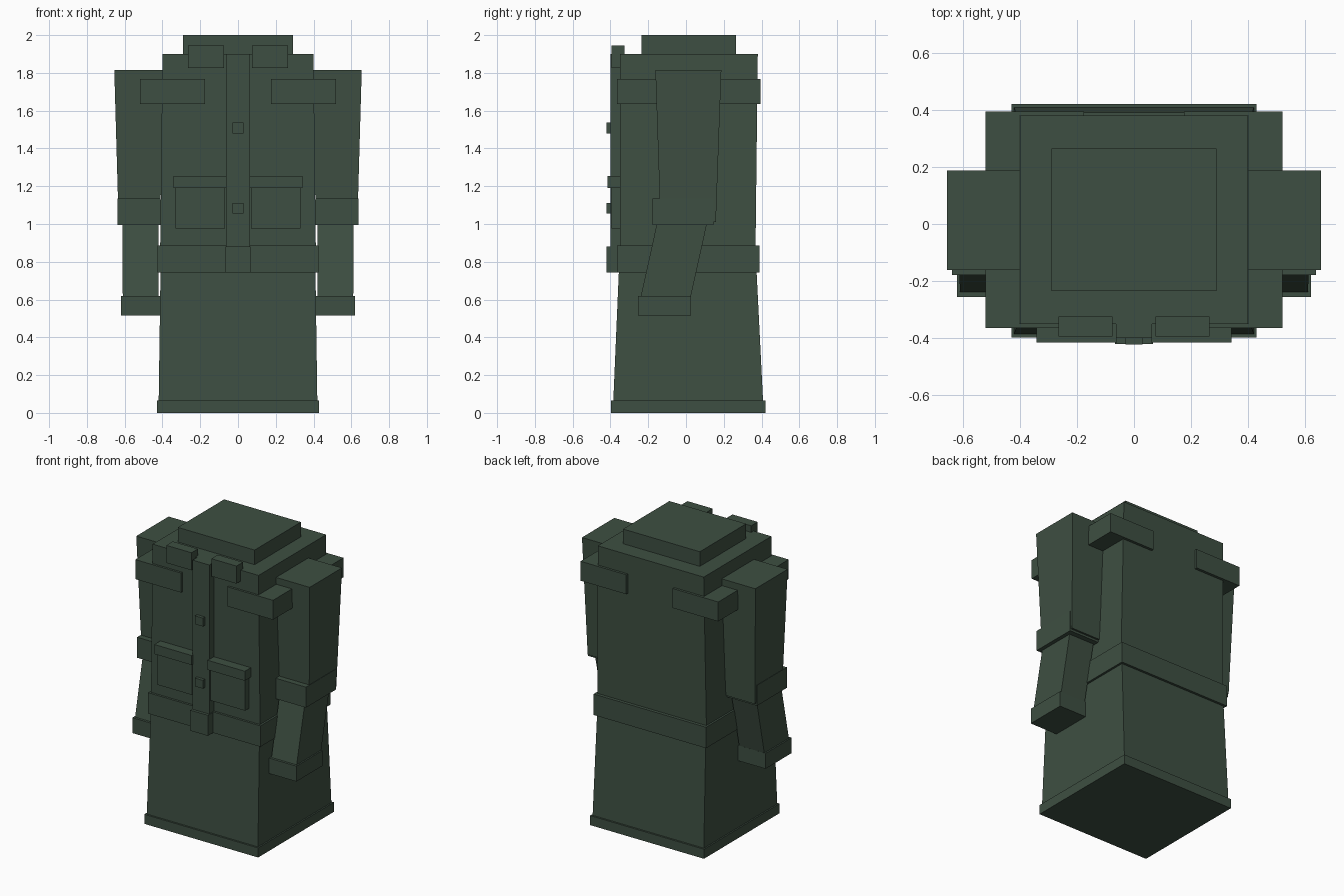
import bpy, bmesh

if "Cube" in bpy.data.objects:
    bpy.data.objects.remove(bpy.data.objects["Cube"])

cloth = bpy.data.materials.new("dark green cloth")
cloth.diffuse_color = (0.048, 0.078, 0.054, 1)
cloth.use_nodes = True
cloth.node_tree.nodes["Principled BSDF"].inputs["Base Color"].default_value = cloth.diffuse_color


def taper(name, z0, bottom, z1, top, side=1):
    """Box between two rectangles (x0, x1, y0, y1); side=-1 mirrors in x."""
    bm = bmesh.new()
    rings = []
    for z, (x0, x1, y0, y1) in ((z0, bottom), (z1, top)):
        rings.append([bm.verts.new((side * x, y, z))
                      for x, y in ((x0, y0), (x1, y0), (x1, y1), (x0, y1))])
    lo, hi = rings
    bm.faces.new(lo[::-1])
    bm.faces.new(hi)
    for i in range(4):
        j = (i + 1) % 4
        bm.faces.new((lo[i], lo[j], hi[j], hi[i]))
    bmesh.ops.recalc_face_normals(bm, faces=bm.faces)
    mesh = bpy.data.meshes.new(name)
    bm.to_mesh(mesh)
    bm.free()
    mesh.materials.append(cloth)
    bpy.context.collection.objects.link(bpy.data.objects.new(name, mesh))


def box(name, x0, x1, y0, y1, z0, z1, side=1):
    taper(name, z0, (x0, x1, y0, y1), z1, (x0, x1, y0, y1), side)


# Coat body
box("hem", -0.43, 0.43, -0.397, 0.42, 0, 0.065)
taper("skirt", 0.06, (-0.42, 0.42, -0.385, 0.408), 0.76, (-0.41, 0.41, -0.355, 0.373))
box("belt", -0.425, 0.425, -0.365, 0.39, 0.742, 0.885)
taper("torso", 0.87, (-0.412, 0.412, -0.35, 0.368), 1.9, (-0.4, 0.4, -0.35, 0.38))
box("collar", -0.29, 0.29, -0.235, 0.265, 1.89, 2.0)

# Front closure
box("placket", -0.063, 0.063, -0.4, -0.34, 0.86, 1.9)
box("buckle", -0.067, 0.067, -0.42, -0.35, 0.742, 0.882)
for i, z in enumerate((1.055, 1.48)):
    box(f"button_{i + 1}", -0.03, 0.03, -0.422, -0.39, z, z + 0.057)

# Paired parts
for side, tag in ((1, "right"), (-1, "left")):
    box(f"collar_flap_{tag}", 0.075, 0.265, -0.395, -0.325, 1.825, 1.945, side)
    box(f"pocket_{tag}", 0.07, 0.33, -0.395, -0.34, 0.975, 1.2, side)
    box(f"pocket_flap_{tag}", 0.06, 0.342, -0.415, -0.34, 1.19, 1.255, side)
    box(f"shoulder_strap_{tag}", 0.175, 0.52, -0.365, 0.395, 1.635, 1.768, side)
    taper(f"upper_sleeve_{tag}", 1.01, (0.412, 0.632, -0.135, 0.158),
          1.815, (0.395, 0.655, -0.162, 0.187), side)
    box(f"elbow_band_{tag}", 0.41, 0.638, -0.178, 0.145, 0.995, 1.135, side)
    taper(f"forearm_{tag}", 0.6, (0.42, 0.61, -0.243, 0.022),
          1.03, (0.42, 0.612, -0.148, 0.117), side)
    box(f"wrist_cuff_{tag}", 0.413, 0.62, -0.255, 0.027, 0.515, 0.62, side)
